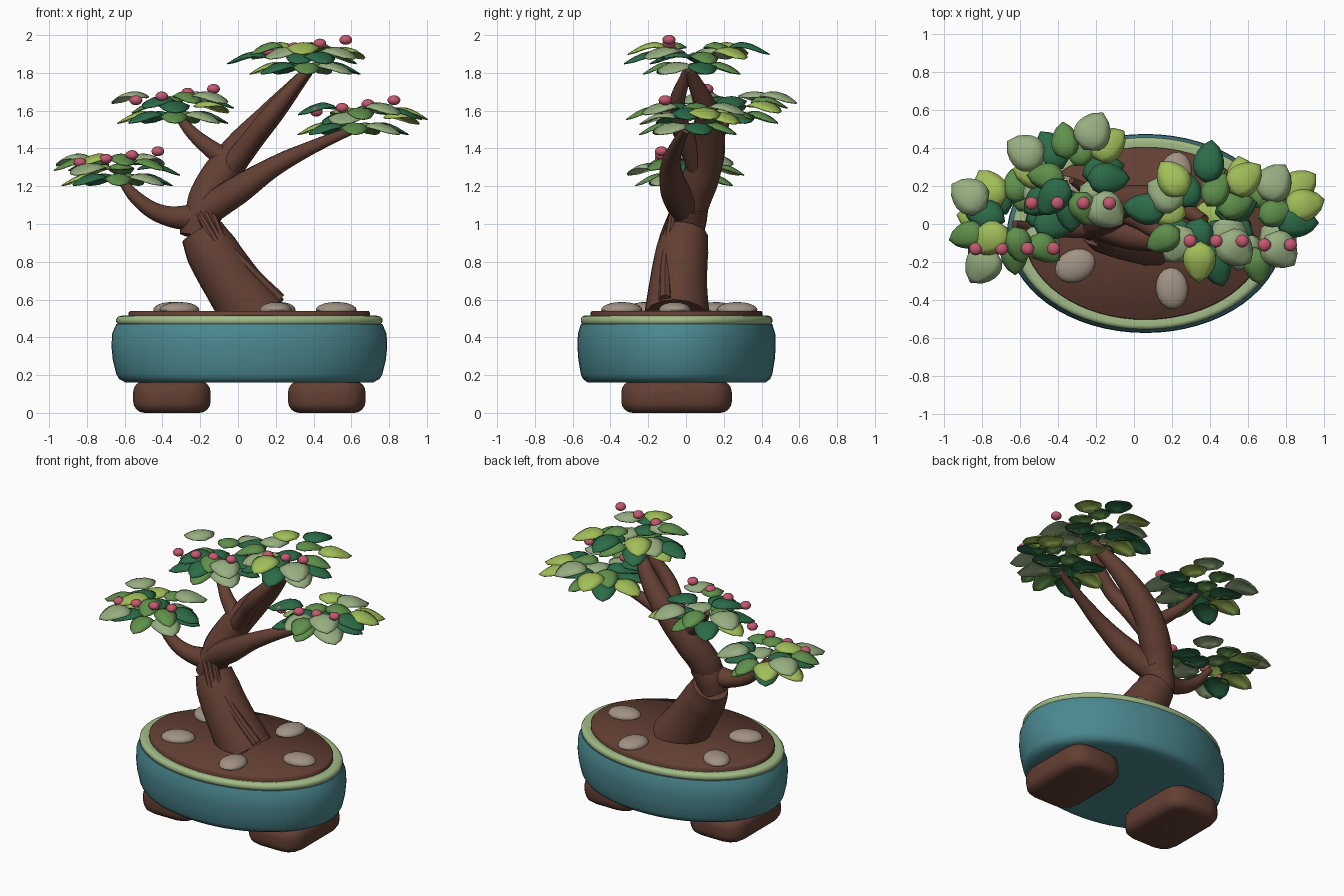
import bpy, bmesh, math
from mathutils import Vector, Matrix

cube = bpy.data.objects.get("Cube")
if cube:
    bpy.data.objects.remove(cube, do_unlink=True)


def material(name, r, g, b):
    m = bpy.data.materials.new(name)
    m.use_nodes = True
    m.diffuse_color = (r, g, b, 1)
    m.node_tree.nodes["Principled BSDF"].inputs["Base Color"].default_value = (r, g, b, 1)
    return m


TEAL = material("teal glaze", .07, .25, .28)
RIM = material("pale green glaze", .36, .5, .24)
BARK = material("bark brown", .125, .05, .033)
STONE = material("warm stone", .36, .29, .23)
BERRY = material("berry pink", .55, .1, .16)
LEAVES = {
    "D": material("dark leaf", .025, .15, .065),
    "G": material("mid leaf", .115, .28, .07),
    "L": material("lime leaf", .36, .52, .1),
    "S": material("sage leaf", .31, .43, .22),
}
POT_CENTRE = Vector((.06, -.05, 0))


def smooth(ob, angle):
    bpy.ops.object.select_all(action="DESELECT")
    ob.select_set(True)
    bpy.context.view_layer.objects.active = ob
    bpy.ops.object.shade_smooth_by_angle(angle=math.radians(angle))


def finish(name, bm, mats, angle=40):
    mesh = bpy.data.meshes.new(name)
    bm.to_mesh(mesh)
    bm.free()
    for m in mats:
        mesh.materials.append(m)
    ob = bpy.data.objects.new(name, mesh)
    bpy.context.collection.objects.link(ob)
    smooth(ob, angle)
    return ob


def oval_lathe(name, profile, rx, ry, mat, steps=64):
    """Spin a (radius fraction, height) profile into an oval solid."""
    bm = bmesh.new()
    rings = []
    for f, z in profile:
        ring = []
        for i in range(steps):
            a = math.tau * i / steps
            ring.append(bm.verts.new(POT_CENTRE + Vector((f * rx * math.cos(a), f * ry * math.sin(a), z))))
        rings.append(ring)
    for low, high in zip(rings, rings[1:]):
        for i in range(steps):
            j = (i + 1) % steps
            bm.faces.new((low[i], low[j], high[j], high[i]))
    bm.faces.new(rings[0])
    bm.faces.new(rings[-1])
    bmesh.ops.recalc_face_normals(bm, faces=bm.faces)
    return finish(name, bm, [mat], 60)


def tube(name, points, sides=4):
    """Tapered tube through points given as (x, y, z, radius)."""
    cu = bpy.data.curves.new(name, "CURVE")
    cu.dimensions = "3D"
    cu.bevel_depth = 1
    cu.bevel_resolution = sides
    cu.resolution_u = 6
    cu.use_fill_caps = True
    sp = cu.splines.new("BEZIER")
    sp.bezier_points.add(len(points) - 1)
    for bp, (x, y, z, r) in zip(sp.bezier_points, points):
        bp.co = (x, y, z)
        bp.radius = r
        bp.handle_left_type = bp.handle_right_type = "AUTO"
    cu.materials.append(BARK)
    ob = bpy.data.objects.new(name, cu)
    bpy.context.collection.objects.link(ob)
    bpy.ops.object.select_all(action="DESELECT")
    ob.select_set(True)
    bpy.context.view_layer.objects.active = ob
    bpy.ops.object.convert(target="MESH")
    smooth(bpy.context.view_layer.objects.active, 40)


# Pot, rim and soil
oval_lathe("pot_body", [(.8, .16), (.9, .162), (.945, .18), (.965, .205), (.99, .28), (1, .35), (.995, .42), (.965, .47)],
           .73, .525, TEAL)
oval_lathe("pot_rim", [(.95, .464), (.985, .468), (1, .482), (1, .497), (.985, .51), (.955, .515), (.88, .505)],
           .705, .507, RIM)
oval_lathe("soil", [(1, .49), (1, .53), (.985, .54)], .64, .455, BARK)

# Two rounded feet
for side, x in (("right", -.35), ("left", .47)):
    bm = bmesh.new()
    bmesh.ops.create_cube(bm, size=1)
    bmesh.ops.transform(bm, verts=bm.verts, matrix=Matrix.Translation((x, -.05, .085)) @ Matrix.Diagonal((.41, .585, .17, 1)))
    upright = [e for e in bm.edges if abs(e.verts[0].co.z - e.verts[1].co.z) > .1]
    bmesh.ops.bevel(bm, geom=upright, offset=.12, segments=3, profile=.5, affect="EDGES")
    level = [e for e in bm.edges if abs(e.verts[0].co.z - e.verts[1].co.z) < .01]
    bmesh.ops.bevel(bm, geom=level, offset=.06, segments=4, profile=.5, affect="EDGES")
    finish("foot_" + side, bm, [BARK])

# Stones on the soil
for i, (x, y, turn) in enumerate([(-.31, -.22, 25), (.2, -.34, 95), (.52, -.06, 10), (.22, .27, 80), (-.35, .16, 140)]):
    bm = bmesh.new()
    bmesh.ops.create_uvsphere(bm, u_segments=16, v_segments=10, radius=1)
    bmesh.ops.transform(bm, verts=bm.verts, matrix=Matrix.Translation((x, y, .545))
                        @ Matrix.Rotation(math.radians(turn), 4, "Z") @ Matrix.Diagonal((.11, .085, .042, 1)))
    finish("stone_%d" % (i + 1), bm, [STONE])

# Trunk and branches
tube("lower_trunk", [(.1, -.05, .5, .175), (-.04, -.04, .7, .152), (-.14, -.02, .86, .14), (-.19, 0, .955, .118)], 6)
tube("trunk_collar", [(-.22, .0, .93, .09), (-.2, .01, 1.02, .1), (-.16, .02, 1.1, .1)], 6)
tube("upper_trunk", [(-.2, .0, 1, .085), (-.17, .03, 1.12, .1), (-.1, .08, 1.25, .1), (.01, .12, 1.4, .088),
                     (.18, .11, 1.59, .065), (.37, .02, 1.81, .03)])
tube("upper_trunk_strand", [(-.06, .07, 1.28, .06), (.04, .02, 1.41, .055), (.18, -.05, 1.59, .048), (.37, .01, 1.82, .025)])
tube("left_branch", [(-.2, .01, 1.05, .085), (0, -.06, 1.18, .078), (.2, -.08, 1.31, .053), (.4, -.05, 1.41, .036),
                     (.61, .0, 1.5, .022)])
tube("low_right_branch", [(-.2, 0, 1.03, .075), (-.4, -.02, 1.05, .05), (-.53, -.02, 1.13, .037), (-.63, 0, 1.25, .02)])
tube("high_right_branch", [(-.06, .08, 1.34, .06), (-.16, .12, 1.41, .045), (-.25, .18, 1.49, .034), (-.33, .23, 1.59, .018)])

# Raised bark ridges along the front of the lower trunk
for i in range(3):
    s = i * .035
    tube("bark_ridge_%d" % (i + 1), [(.22 - s, -.11 - s * .7, .6 - s, .035), (.05 - s, -.11 - s * .6, .77 - s * .6, .03),
                                    (-.08 - s * .7, -.09 - s * .4, .92, .026), (-.14 - s, -.07, 1.06, .02)], 2)


def add_leaf(bm, matrix, length, width, mat_index):
    """Arched, pointed leaf shell lying along +x, centred on its length."""
    rows = []
    for i in range(8):
        t = i / 7
        swell = math.sin(math.pi * t ** .8) if t < 1 else 0
        half = width * max(.02, swell ** .6)
        rows.append([bm.verts.new(matrix @ Vector((length * (t - .5), half * v,
                                                  .045 * swell - .03 * t - .025 * v * v * half / width)))
                     for v in (-1, -.5, 0, .5, 1)])
    for a, b in zip(rows, rows[1:]):
        for j in range(4):
            bm.faces.new((a[j], b[j], b[j + 1], a[j + 1])).material_index = mat_index


# Length and half width of the leaves of each colour
SIZES = {"D": (.23, .083), "G": (.2, .073), "L": (.22, .087), "S": (.22, .098)}
KEYS = list(LEAVES)

# Leaf clumps: centre, then leaf colours with their offsets in hundredths, first above then below
CLUMPS = {
    "low_right": ((-.64, 0, 1.29), "SLGLSDGDGSG",
                  [(-23, 15), (-12, 19), (-24, -6), (-12, -8), (-16, -22), (-15, 5), (3, -11), (22, 0), (17, -13), (16, 16), (2, 21)]),
    "high_right": ((-.345, .24, 1.62), "SGGSLDSDDG",
                   [(-23, 14), (-12, 1), (-2, 20), (13, 25), (21, 18), (21, 0), (20, -17), (1, -17), (-8, -10), (8, -16)]),
    "top": ((.355, .04, 1.88), "LDSDGLGDSLDSG",
            [(-15, 20), (-30, 4), (-19, 12), (4, 29), (18, 6), (23, 20), (-20, -12), (-2, -12), (-12, -15), (-1, -24),
             (8, -26), (18, -17), (8, 14)]),
    "left": ((.61, .02, 1.56), "SLDGSGSGLDDL",
             [(13, 20), (26, 18), (25, -1), (14, 4), (-4, -16), (4, -24), (16, -16), (-7, 8), (-4, 23), (-19, -9), (-8, -9), (29, 8)]),
}
for name, (centre, colours, spots) in CLUMPS.items():
    c = Vector(centre)
    bm = bmesh.new()
    leaves = [(k, x / 100, y / 100, (.05, .0, .025)[i % 3]) for i, (k, (x, y)) in enumerate(zip(colours, spots))]
    # Lower ring of leaves around the branch tip
    for i, k in enumerate("DGDLDGS"):
        a = math.tau * (i + .3) / 7
        leaves.append((k, .19 * math.cos(a), .17 * math.sin(a), -.055))
    for k, x, y, z in leaves:
        length, width = SIZES[k]
        m = Matrix.Translation(c + Vector((x, y, z))) @ Matrix.Rotation(math.atan2(y, x), 4, "Z")
        add_leaf(bm, m, length, width, KEYS.index(k))
    ob = finish(name + "_leaves", bm, list(LEAVES.values()), 60)
    ob.modifiers.new("thickness", "SOLIDIFY").thickness = .006

    # A rising row of berries above the front of each clump
    bm = bmesh.new()
    for k in range(4):
        p = c + Vector((.137 * (k - 1.5) + .01, -.13, .065 + .02 * (k - 1.5)))
        bmesh.ops.create_uvsphere(bm, u_segments=14, v_segments=9, radius=.035,
                                  matrix=Matrix.Translation(p) @ Matrix.Diagonal((1, 1, .75, 1)))
    finish(name + "_berries", bm, [BERRY])
